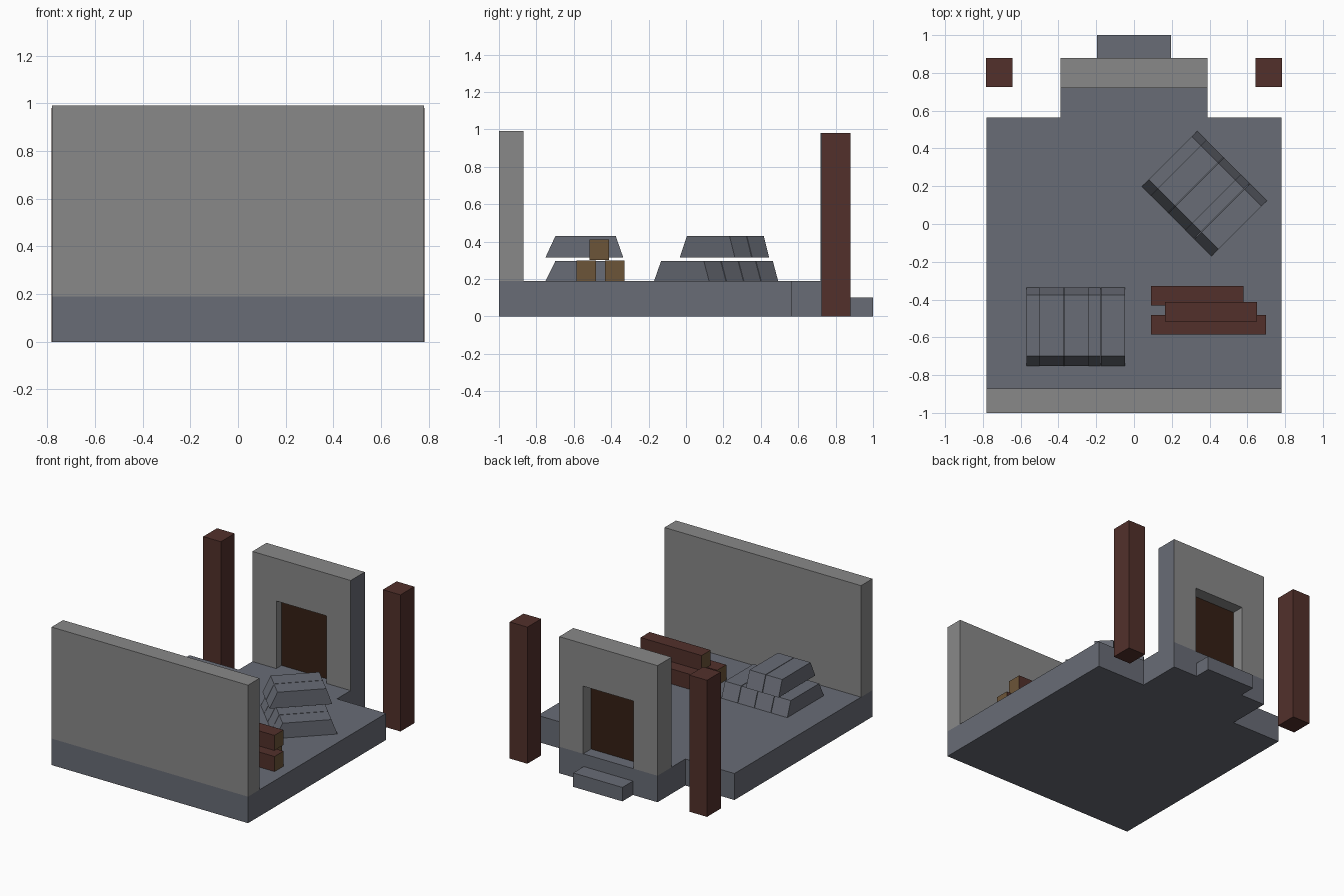
import bpy, bmesh
from math import radians
from mathutils import Matrix, Vector

if "Cube" in bpy.data.objects:
    bpy.data.objects.remove(bpy.data.objects["Cube"])


def material(name, r, g, b):
    m = bpy.data.materials.new(name)
    m.diffuse_color = (r, g, b, 1)
    m.use_nodes = True
    m.node_tree.nodes["Principled BSDF"].inputs["Base Color"].default_value = m.diffuse_color
    return m


STONE = material("blue_grey_stone", 0.14, 0.15, 0.18)
PLASTER = material("grey_plaster", 0.25, 0.25, 0.25)
TIMBER = material("red_brown_timber", 0.085, 0.03, 0.024)
END_GRAIN = material("end_grain", 0.15, 0.09, 0.04)
DOOR = material("dark_door", 0.035, 0.014, 0.007)


def prism(name, points, extrude, mat, side_mat=None, side_test=None, matrix=None):
    """Extrude a flat outline; faces passing side_test get side_mat."""
    bm = bmesh.new()
    face = bm.faces.new([bm.verts.new(p) for p in points])
    new = bmesh.ops.extrude_face_region(bm, geom=[face])["geom"]
    bmesh.ops.translate(bm, vec=Vector(extrude),
                        verts=[v for v in new if isinstance(v, bmesh.types.BMVert)])
    bmesh.ops.recalc_face_normals(bm, faces=bm.faces)
    if side_test:
        for f in bm.faces:
            f.material_index = int(side_test(f))
    mesh = bpy.data.meshes.new(name)
    bm.to_mesh(mesh)
    bm.free()
    mesh.materials.append(mat)
    if side_mat:
        mesh.materials.append(side_mat)
    ob = bpy.data.objects.new(name, mesh)
    bpy.context.collection.objects.link(ob)
    if matrix:
        ob.matrix_world = matrix
    return ob


def box(name, x0, x1, y0, y1, z0, z1, mat, side_mat=None, side_test=None):
    pts = [(x0, y0, z0), (x1, y0, z0), (x1, y1, z0), (x0, y1, z0)]
    return prism(name, pts, (0, 0, z1 - z0), mat, side_mat, side_test)


# T-shaped floor and entrance step
outline = [(-0.78, -1), (0.78, -1), (0.78, 0.565), (0.39, 0.565),
           (0.39, 0.88), (-0.39, 0.88), (-0.39, 0.565), (-0.78, 0.565)]
prism("floor", [(x, y, 0) for x, y in outline], (0, 0, 0.19), STONE)
box("step", -0.195, 0.195, 0.88, 1.0, 0, 0.10, STONE)

# Front wall
box("front_wall", -0.78, 0.78, -1, -0.87, 0.19, 0.99, PLASTER)

# Door wall with opening, stone on its outer right side
outline = [(-0.39, 0.19), (-0.39, 0.98), (0.39, 0.98), (0.39, 0.19),
           (0.2, 0.19), (0.2, 0.675), (-0.2, 0.675), (-0.2, 0.19)]
prism("door_wall", [(x, 0.72, z) for x, z in outline], (0, 0.16, 0), PLASTER, STONE,
      lambda f: f.normal.x > 0.9 and f.calc_center_median().x > 0.3)
box("door", -0.2, 0.2, 0.779, 0.791, 0.19, 0.675, DOOR)

# Free-standing posts
for side, cx in (("left", -0.713), ("right", 0.713)):
    box(side + "_post", cx - 0.07, cx + 0.07, 0.724, 0.88, 0, 0.98, TIMBER)

# Stacked beams with pale end grain
for i, (x0, x1, y, z) in enumerate([(0.09, 0.70, -0.585, 0.19),
                                    (0.09, 0.58, -0.432, 0.19),
                                    (0.165, 0.65, -0.516, 0.302)]):
    box(f"beam_{i + 1}", x0, x1, y, y + 0.103, z, z + 0.108, TIMBER, END_GRAIN,
        lambda f: abs(f.normal.x) > 0.9)


# Stacks of stone blocks with sloped ends: four below, two above
def block_stack(name, cx, cy, angle):
    matrix = Matrix.Translation((cx, cy, 0)) @ Matrix.Rotation(radians(angle), 4, 'Z')
    rows = [(-0.2615, 0.19, 0.297), (-0.193, 0.316, 0.43)]
    for row, count in enumerate((4, 2)):
        x0, z0, z1 = rows[row]
        for i in range(count):
            x = x0 + i * 0.1315
            profile = [(-0.208, z0), (0.207, z0), (0.167, z1), (-0.155, z1)]
            prism(f"{name}_row{row + 1}_block{i + 1}", [(x, y, z) for y, z in profile],
                  (0.1275, 0, 0), STONE, matrix=matrix)


block_stack("front_stack", -0.307, -0.543, 0)
block_stack("rear_stack", 0.373, 0.161, -45)
